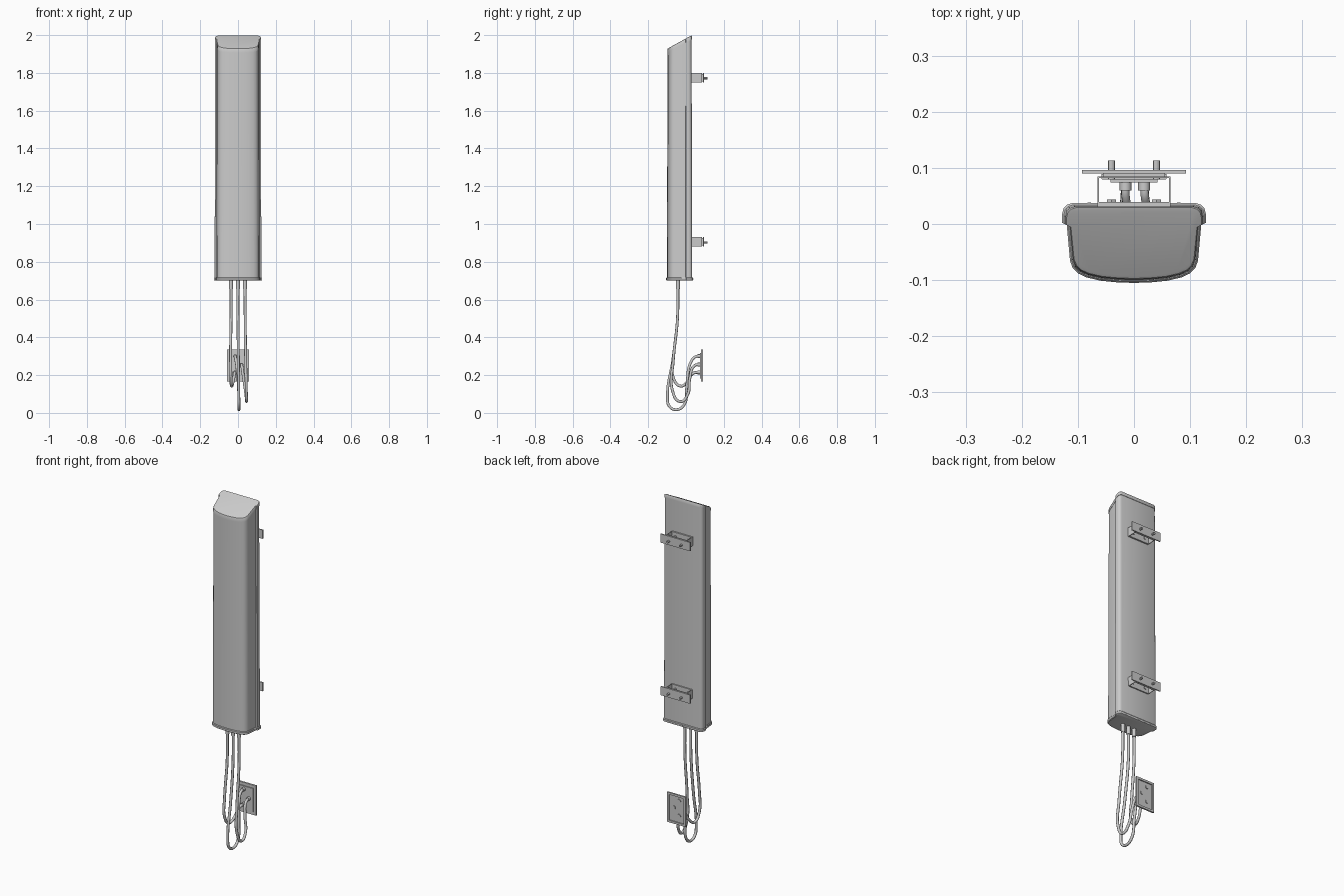
import bpy, bmesh, math
from mathutils import Vector, Matrix

if "Cube" in bpy.data.objects:
    bpy.data.objects.remove(bpy.data.objects["Cube"])

grey = bpy.data.materials.new("light_grey")
grey.diffuse_color = (0.6, 0.6, 0.6, 1)
grey.use_nodes = True
grey.node_tree.nodes["Principled BSDF"].inputs["Base Color"].default_value = grey.diffuse_color


def finish(name, bm, smooth=None):
    bmesh.ops.recalc_face_normals(bm, faces=bm.faces)
    me = bpy.data.meshes.new(name)
    bm.to_mesh(me)
    bm.free()
    me.materials.append(grey)
    ob = bpy.data.objects.new(name, me)
    bpy.context.collection.objects.link(ob)
    if smooth:
        bpy.ops.object.select_all(action='DESELECT')
        ob.select_set(True)
        bpy.context.view_layer.objects.active = ob
        bpy.ops.object.shade_smooth_by_angle(angle=math.radians(smooth))
    return ob


def box(name, x, y, z):
    bm = bmesh.new()
    bmesh.ops.create_cube(bm, size=1)
    for v in bm.verts:
        v.co = Vector([(r[0] + r[1]) / 2 + c * (r[1] - r[0])
                       for r, c in zip((x, y, z), v.co)])
    return finish(name, bm)


def rod(name, a, b, r, sides=16):
    a, b = Vector(a), Vector(b)
    d = b - a
    m = Matrix.Translation((a + b) / 2) @ d.to_track_quat('Z', 'Y').to_matrix().to_4x4()
    bm = bmesh.new()
    bmesh.ops.create_cone(bm, cap_ends=True, segments=sides, radius1=r,
                          radius2=r, depth=d.length, matrix=m)
    return finish(name, bm, 30 if sides > 8 else None)


# Housing cross-section, right half from front to back, with the side step
HALF = [(0.03, -0.104), (0.06, -0.101), (0.085, -0.095), (0.1, -0.088),
        (0.109, -0.079), (0.114, -0.066), (0.12, 0.0), (0.128, 0.002),
        (0.128, 0.018), (0.1255, 0.028), (0.12, 0.034), (0.111, 0.037)]
OUTLINE = [(0, -0.105)] + HALF + [(-x, y) for x, y in reversed(HALF)]


def slant(drop):
    return lambda y: 2.0 - drop + (y - 0.032) * 0.55


def level(z):
    return lambda y: z


def loft(name, rings):
    """Each ring is (inset from the outline, height as a function of y)."""
    bm = bmesh.new()
    loops = []
    for inset, height in rings:
        sx, sy = 1 - inset / 0.128, 1 - inset / 0.071
        pts = [(x * sx, -0.034 + (y + 0.034) * sy) for x, y in OUTLINE]
        loops.append([bm.verts.new((x, y, height(y))) for x, y in pts])
    n = len(OUTLINE)
    for lo, hi in zip(loops, loops[1:]):
        for i in range(n):
            j = (i + 1) % n
            bm.faces.new((lo[i], lo[j], hi[j], hi[i]))
    bm.faces.new(loops[0])
    bm.faces.new(loops[-1])
    return finish(name, bm, 32)


# Housing with slanted top and end caps
loft("housing", [(0.004, level(0.71)), (0.0075, slant(0.018))])
loft("top_cap", [(0.006, slant(0.022)), (0.006, slant(0.006)),
                 (0.008, slant(0.001)), (0.013, slant(0))])
loft("bottom_cap", [(0.004, level(0.70)), (0.0, level(0.703)),
                    (0.0, level(0.714)), (0.003, level(0.718))])

# Small screws along the lower back edge
for x in (-0.08, -0.04, 0.0, 0.04, 0.08):
    rod("cap_screw", (x, 0.033, 0.709), (x, 0.0385, 0.709), 0.003, 8)

# Rear mounting brackets
for z in (1.775, 0.905):
    zr = (z - 0.025, z + 0.025)
    box("bracket_base", (-0.065, 0.065), (0.03, 0.039), zr)
    box("bracket_web", (-0.065, 0.065), (0.082, 0.085), zr)
    box("bracket_plate", (-0.093, 0.093), (0.09, 0.096), zr)
    box("bracket_spacer", (-0.055, 0.055), (0.085, 0.09), (z - 0.02, z + 0.02))
    for s in (-1, 1):
        box("bracket_side", sorted((s * 0.062, s * 0.065)), (0.037, 0.085), zr)
        rod("plate_bolt", (s * 0.04, 0.079, z - 0.003), (s * 0.04, 0.113, z - 0.003), 0.006, 12)
        rod("base_bolt", (s * 0.04, 0.037, z), (s * 0.04, 0.044, z), 0.009, 6)

# Wall plate with a raised rim on the back
box("wall_plate_front", (-0.042, 0.042), (0.074, 0.08), (0.182, 0.318))
box("wall_plate_panel", (-0.057, 0.057), (0.079, 0.083), (0.166, 0.334))
for s in (-1, 1):
    box("wall_plate_side_rim", sorted((s * 0.046, s * 0.058)), (0.08, 0.089), (0.165, 0.335))
    box("wall_plate_end_rim", (-0.058, 0.058), (0.08, 0.089),
        sorted((0.25 + s * 0.073, 0.25 + s * 0.085)))


# Hanging cables that loop up into the wall plate
def cable(name, pts, r):
    cu = bpy.data.curves.new(name, 'CURVE')
    cu.dimensions = '3D'
    cu.bevel_depth = r
    cu.bevel_resolution = 3
    cu.resolution_u = 8
    cu.use_fill_caps = True
    sp = cu.splines.new('BEZIER')
    sp.bezier_points.add(len(pts) - 1)
    for p, co in zip(sp.bezier_points, pts):
        p.co = co
        p.handle_left_type = p.handle_right_type = 'AUTO'
    cu.materials.append(grey)
    ob = bpy.data.objects.new(name, cu)
    bpy.context.collection.objects.link(ob)


PATHS = {
    "left_cable": [(-0.037, -0.043, 0.68), (-0.037, -0.045, 0.5), (-0.039, -0.065, 0.3),
                   (-0.037, -0.068, 0.19), (-0.034, -0.03, 0.142), (-0.026, 0.008, 0.165),
                   (-0.018, 0.035, 0.208), (-0.015, 0.085, 0.215)],
    "middle_cable": [(0, -0.043, 0.68), (0, -0.045, 0.5), (0.002, -0.07, 0.28),
                     (0.004, -0.098, 0.09), (0.005, -0.088, 0.035), (0.005, -0.05, 0.017),
                     (0.005, -0.012, 0.04), (0.002, 0.005, 0.15), (-0.008, 0.022, 0.26),
                     (-0.015, 0.05, 0.297), (-0.015, 0.085, 0.3)],
    "right_cable": [(0.037, -0.043, 0.68), (0.038, -0.045, 0.5), (0.041, -0.068, 0.27),
                    (0.044, -0.072, 0.12), (0.045, -0.03, 0.06), (0.042, 0.008, 0.095),
                    (0.03, 0.02, 0.18), (0.02, 0.045, 0.25), (0.018, 0.085, 0.255)],
}
for name, pts in PATHS.items():
    cable(name, pts, 0.0075)
    x, y, z = pts[0]
    rod("cable_gland", (x, y, 0.655), (x, y, 0.705), 0.0105)
    x, y, z = pts[-1]
    rod("plate_gland", (x, 0.06, z), (x, 0.087, z), 0.0105)
